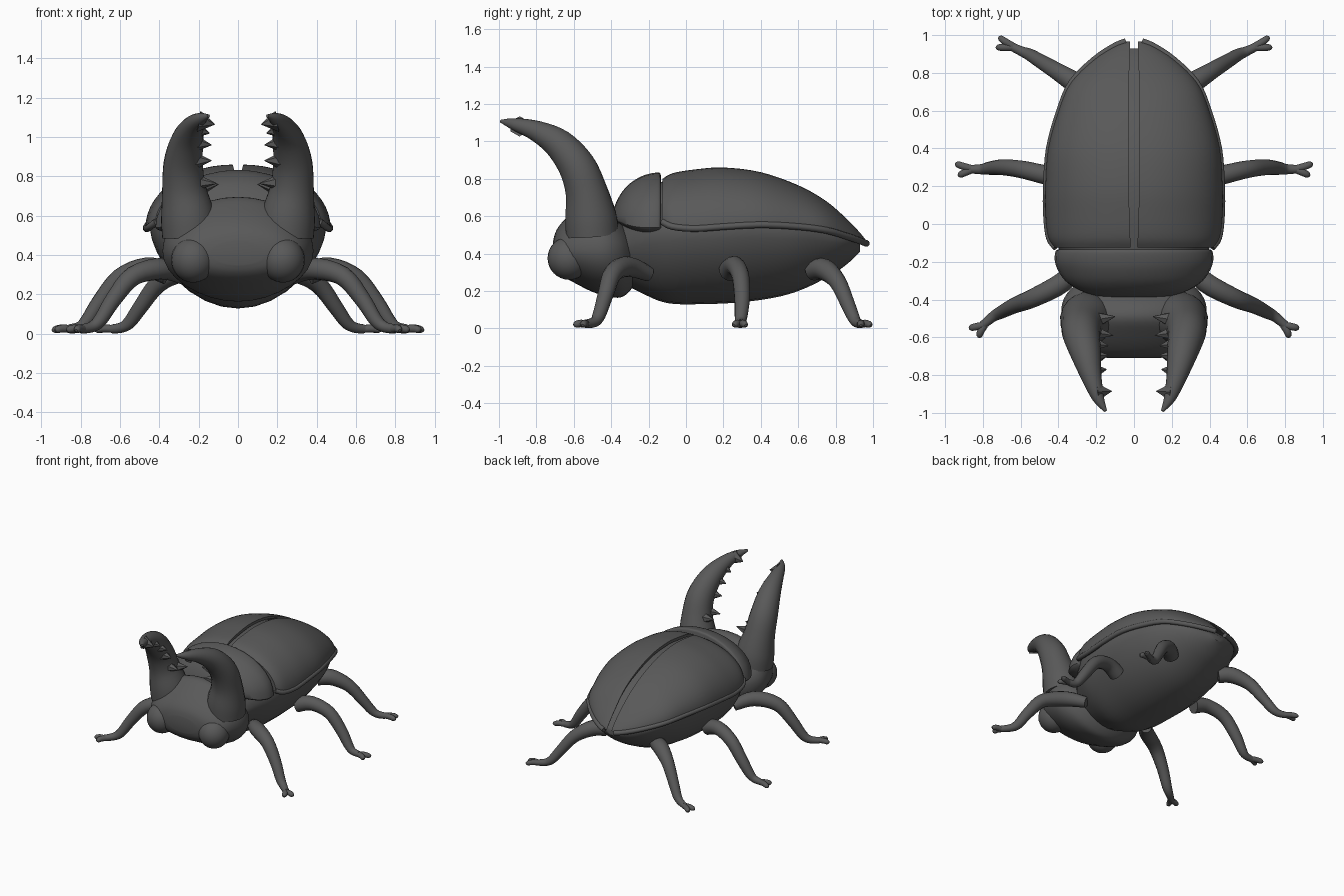
import bpy, bmesh, math
from mathutils import Vector

if "Cube" in bpy.data.objects:
    bpy.data.objects.remove(bpy.data.objects["Cube"])

shell = bpy.data.materials.new("dark_grey_shell")
shell.use_nodes = True
shell.diffuse_color = (0.1, 0.1, 0.1, 1)
shell.node_tree.nodes["Principled BSDF"].inputs["Base Color"].default_value = (0.1, 0.1, 0.1, 1)


def finish(name, bm, angle=40):
    bmesh.ops.recalc_face_normals(bm, faces=bm.faces)
    mesh = bpy.data.meshes.new(name)
    bm.to_mesh(mesh)
    bm.free()
    mesh.materials.append(shell)
    ob = bpy.data.objects.new(name, mesh)
    bpy.context.collection.objects.link(ob)
    bpy.ops.object.select_all(action="DESELECT")
    ob.select_set(True)
    bpy.context.view_layer.objects.active = ob
    bpy.ops.object.shade_smooth_by_angle(angle=math.radians(angle))


def smooth_rows(rows, steps=4):
    """Catmull-Rom interpolation of rows of numbers."""
    out = []
    for i in range(len(rows) - 1):
        a, b, c, d = rows[max(i - 1, 0)], rows[i], rows[i + 1], rows[min(i + 2, len(rows) - 1)]
        for k in range(steps):
            t = k / steps
            out.append([q + t / 2 * (r - p + t * (2 * p - 5 * q + 4 * r - s + t * (3 * q - p - 3 * r + s)))
                        for p, q, r, s in zip(a, b, c, d)])
    return out + [list(rows[-1])]


def loft(name, rings):
    """Skin closed rings of points and cap both ends."""
    bm = bmesh.new()
    loops = [[bm.verts.new(p) for p in ring] for ring in rings]
    n = len(loops[0])
    for a, b in zip(loops, loops[1:]):
        for i in range(n):
            j = (i + 1) % n
            bm.faces.new((a[i], a[j], b[j], b[i]))
    bm.faces.new(loops[0])
    bm.faces.new(loops[-1])
    finish(name, bm)


def tube(name, rows, sides=14, steps=4):
    """Tapered tube through rows of x, y, z, radius."""
    rows = smooth_rows(rows, steps)
    pts = [Vector(r[:3]) for r in rows]
    ref = (pts[-1] - pts[0]).cross(Vector((0, 0, 1)))
    rings = []
    for i, p in enumerate(pts):
        tan = pts[min(i + 1, len(pts) - 1)] - pts[max(i - 1, 0)]
        u = tan.cross(ref).normalized()
        v = tan.cross(u).normalized()
        rings.append([p + rows[i][3] * (u * math.cos(a) + v * math.sin(a))
                      for a in (math.tau * k / sides for k in range(sides))])
    loft(name, rings)


def hull(name, rows, sides=32, keel=1.0):
    """Rounded body from rows of y, half width, top z, widest z, bottom z."""
    rings = []
    for y, w, top, mid, low in smooth_rows(rows):
        ring = []
        for k in range(sides):
            a = math.tau * k / sides
            c, s = math.cos(a), math.sin(a)
            z = mid + (top - mid) * s if s > 0 else mid - (mid - low) * abs(s) ** keel
            ring.append((w * c, y, z))
        rings.append(ring)
    loft(name, rings)


def ball(name, centre, radii):
    bm = bmesh.new()
    bmesh.ops.create_uvsphere(bm, u_segments=24, v_segments=16, radius=1)
    for v in bm.verts:
        v.co = Vector(centre) + Vector([c * r for c, r in zip(v.co, radii)])
    finish(name, bm)


# Abdomen, head and neck shield
hull("abdomen", [(-.35, .24, .6, .42, .25), (-.25, .33, .74, .48, .195), (-.1, .41, .79, .51, .135),
                 (.1, .44, .82, .52, .13), (.3, .445, .815, .53, .14), (.5, .41, .765, .52, .17),
                 (.65, .36, .69, .51, .22), (.8, .27, .58, .48, .3), (.88, .18, .51, .46, .36),
                 (.93, .05, .45, .44, .41)], keel=1.3)
hull("head", [(-.71, .13, .47, .41, .35), (-.695, .23, .52, .41, .315), (-.66, .3, .57, .41, .28),
              (-.59, .35, .635, .42, .24), (-.5, .38, .695, .42, .195), (-.42, .38, .67, .42, .172),
              (-.35, .34, .59, .42, .165), (-.3, .27, .53, .4, .2), (-.26, .18, .48, .38, .26)])
hull("neck_shield", [(-.135, .4, .82, .54, .525), (-.145, .415, .833, .54, .505), (-.19, .42, .828, .54, .49),
                     (-.24, .405, .812, .54, .5), (-.3, .365, .775, .55, .525), (-.345, .3, .725, .57, .55),
                     (-.375, .22, .67, .58, .565), (-.39, .12, .625, .59, .58)])

# Wing case: y, half width, top z, lower edge z, seam gap
CASE = [(-.125, .42, .80, .565, .018), (-.07, .455, .83, .54, .02), (.05, .47, .85, .53, .024),
        (.2, .47, .86, .54, .028), (.4, .455, .835, .55, .03), (.6, .4, .765, .54, .03),
        (.75, .335, .68, .52, .028), (.87, .215, .575, .485, .022), (.94, .11, .5, .46, .02),
        (.965, .05, .465, .45, .02)]

# Horn: x, y, z, radius
HORN = [(.245, -.5, .5, .142), (.255, -.51, .6, .138), (.275, -.535, .74, .112), (.278, -.585, .87, .1),
        (.257, -.68, .985, .082), (.228, -.8, 1.055, .056), (.19, -.92, 1.092, .032), (.15, -.99, 1.108, .008)]

# Horn teeth: root point and tip point
TEETH = [((.2, -.89, 1.08), (.118, -.885, 1.065)), ((.23, -.78, 1.04), (.145, -.77, 1.02)),
         ((.24, -.7, .97), (.135, -.695, .96)), ((.24, -.63, .88), (.135, -.645, .88)),
         ((.24, -.57, .77), (.11, -.59, .765)), ((.22, -.51, .74), (.1, -.49, .76))]

# Legs: x, y, z, radius, then the two toe tips
LEGS = {
    "front_leg": ([(.28, -.2, .29, .04), (.38, -.31, .33, .055), (.53, -.39, .295, .05), (.63, -.43, .18, .042),
                   (.7, -.465, .07, .035), (.745, -.49, .034, .028), (.8, -.535, .024, .023)],
                  [(.872, -.552), (.822, -.6)]),
    "middle_leg": ([(.36, .235, .31, .06), (.47, .26, .335, .052), (.6, .29, .285, .047), (.7, .3, .165, .042),
                    (.765, .295, .07, .035), (.805, .29, .034, .028), (.86, .29, .024, .023)],
                   [(.945, .32), (.93, .255)]),
    "rear_leg": ([(.22, .68, .31, .055), (.3, .74, .315, .058), (.41, .81, .25, .046), (.5, .865, .13, .038),
                  (.55, .895, .06, .033), (.59, .912, .032, .027), (.64, .935, .024, .023)],
                 [(.715, .99), (.73, .935)]),
}


def flip(rows, s):
    return [(s * r[0], *r[1:]) for r in rows]


for side, s in (("left", 1), ("right", -1)):
    # Wing case shell with a raised lower rim
    rings, rim = [], []
    for y, w, top, low, gap in smooth_rows(CASE):
        arc = [math.pi / 2 * k / 14 for k in range(15)]
        ring = []
        for scale, angles in ((1, arc), (.93, arc[::-1])):
            ring += [(s * (gap + (w - gap) * scale * math.sin(a)), y,
                      low + (top - low) * scale * math.cos(a)) for a in angles]
        rings.append(ring)
        rim.append((s * (w - .006), y, low + .004, .018))
    loft(side + "_wing_case", rings)
    tube(side + "_wing_rim", rim, 10, 1)

    # Eye, horn and horn teeth
    ball(side + "_eye", (s * .228, -.625, .375), (.112, .115, .115))
    tube(side + "_horn", flip(HORN, s), 20)
    for i, (root, tip) in enumerate(TEETH):
        tube(f"{side}_horn_tooth_{i + 1}", flip([(*root, .055), (*tip, .002)], s), 6, 1)

    # Legs with forked feet
    for name, (path, toes) in LEGS.items():
        tube(f"{side}_{name}", flip(path, s))
        x, y, z, r = path[-1]
        for i, (tx, ty) in enumerate(toes):
            mx, my = (x + tx) / 2, (y + ty) / 2
            toe = [(x - .01, y, z, .02), (mx, my, .026, .02),
                   (x + .85 * (tx - x), y + .85 * (ty - y), .02, .017), (tx, ty, .016, .007)]
            tube(f"{side}_{name}_toe_{i + 1}", flip(toe, s), 10)
